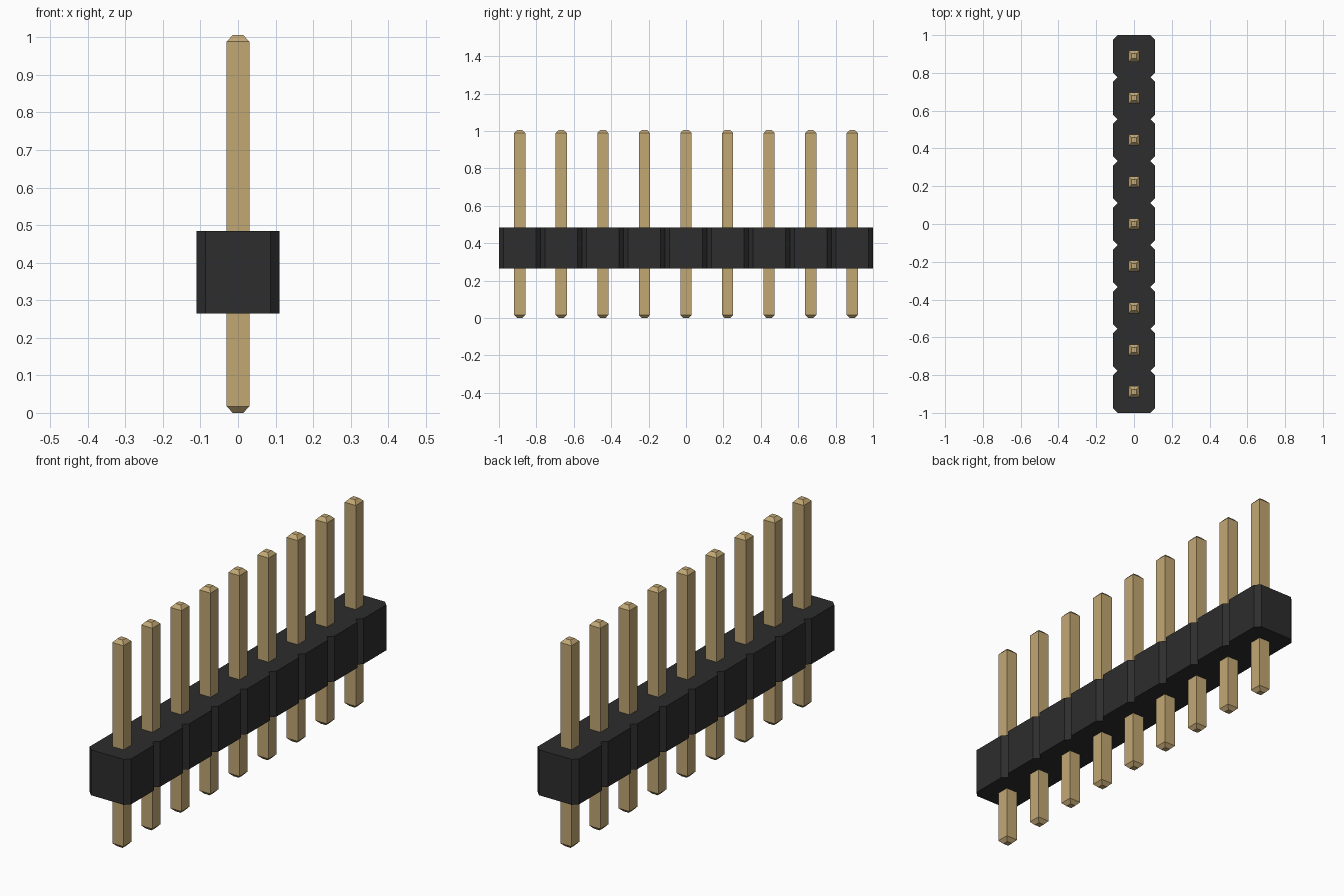
import bpy, bmesh

if "Cube" in bpy.data.objects:
    bpy.data.objects.remove(bpy.data.objects["Cube"], do_unlink=True)

COUNT = 9
PITCH = 2 / COUNT
HALF = PITCH / 2          # half width of one housing segment
CHAMFER = 0.024
BODY_Z = (0.265, 0.485)
PIN_R, TIP_R = 0.03, 0.014
HEIGHT, TIP_H = 1.006, 0.017


def material(name, rgb):
    mat = bpy.data.materials.new(name)
    mat.use_nodes = True
    mat.diffuse_color = (*rgb, 1)
    bsdf = next(n for n in mat.node_tree.nodes if n.type == 'BSDF_PRINCIPLED')
    bsdf.inputs["Base Color"].default_value = (*rgb, 1)
    return mat


def loft(name, rings, mat):
    """Skin a stack of matching outlines and cap both ends."""
    bm = bmesh.new()
    loops = [[bm.verts.new(p) for p in ring] for ring in rings]
    n = len(loops[0])
    for a, b in zip(loops, loops[1:]):
        for i in range(n):
            j = (i + 1) % n
            bm.faces.new((a[i], a[j], b[j], b[i]))
    bm.faces.new(loops[0][::-1])
    bm.faces.new(loops[-1])
    bmesh.ops.recalc_face_normals(bm, faces=bm.faces)
    mesh = bpy.data.meshes.new(name)
    bm.to_mesh(mesh)
    bm.free()
    mesh.materials.append(mat)
    obj = bpy.data.objects.new(name, mesh)
    bpy.context.collection.objects.link(obj)
    return obj


black = material("black plastic", (0.026, 0.026, 0.026))
gold = material("gold metal", (0.54, 0.39, 0.175))

# Housing: a row of chamfered segments joined at notches
centres = [(i - (COUNT - 1) / 2) * PITCH for i in range(COUNT)]
side = [(HALF - CHAMFER, -1)]
for y in centres:
    side += [(HALF, y - HALF + CHAMFER), (HALF, y + HALF - CHAMFER),
             (HALF - CHAMFER, y + HALF)]
outline = side + [(-x, y) for x, y in reversed(side)]
loft("housing", [[(x, y, z) for x, y in outline] for z in BODY_Z], black)

# Pins: square posts with tapered tips
profile = [(TIP_R, 0), (PIN_R, TIP_H), (PIN_R, HEIGHT - TIP_H), (TIP_R, HEIGHT)]
square = [(-1, -1), (1, -1), (1, 1), (-1, 1)]
for i, y in enumerate(centres):
    rings = [[(sx * r, y + sy * r, z) for sx, sy in square] for r, z in profile]
    loft(f"pin_{i + 1}", rings, gold)
